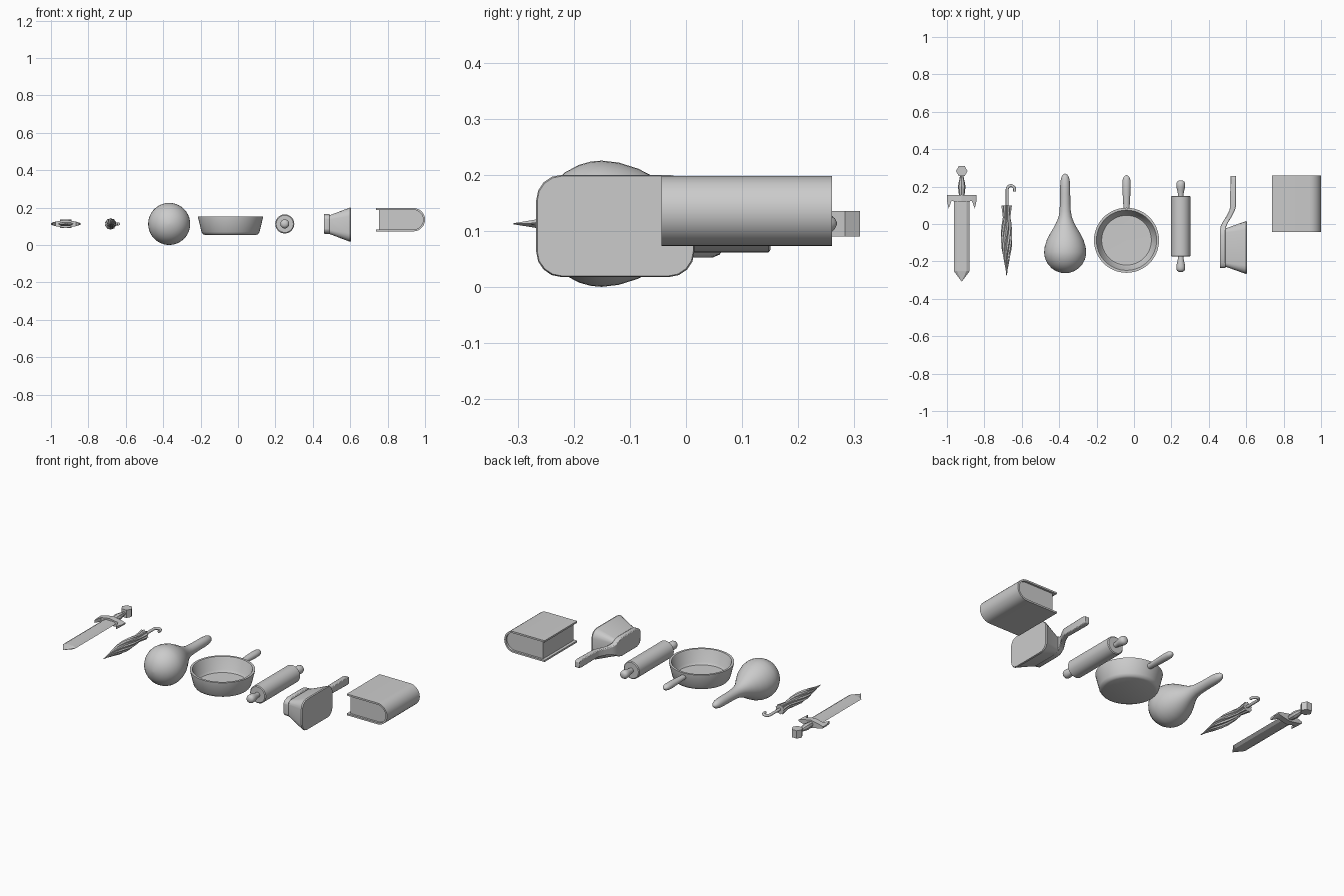
import bpy, bmesh
from math import sin, cos, pi, radians, copysign

if "Cube" in bpy.data.objects:
    bpy.data.objects.remove(bpy.data.objects["Cube"])

CZ = 0.113  # shared height of the row


def loft(name, rings, angle=35):
    """Skin a list of equal-length point rings and cap both ends."""
    bm = bmesh.new()
    vs = [[bm.verts.new(p) for p in ring] for ring in rings]
    n = len(rings[0])
    for a, b in zip(vs, vs[1:]):
        for i in range(n):
            j = (i + 1) % n
            bm.faces.new((a[i], a[j], b[j], b[i]))
    bm.faces.new(vs[0][::-1])
    bm.faces.new(vs[-1])
    bmesh.ops.recalc_face_normals(bm, faces=bm.faces)
    me = bpy.data.meshes.new(name)
    bm.to_mesh(me)
    bm.free()
    if angle:
        me.shade_smooth()
        me.set_sharp_from_angle(angle=radians(angle))
    ob = bpy.data.objects.new(name, me)
    bpy.context.collection.objects.link(ob)
    return ob


def lathe_y(name, x, profile, n=32, z=CZ, flat=1.0, angle=35):
    """Profile of (y, radius) turned around an axis along y."""
    return loft(name, [[(x + r * cos(2 * pi * i / n), y, z + flat * r * sin(2 * pi * i / n))
                        for i in range(n)] for y, r in profile], angle)


def rounded_rect(w, h, r, steps=5):
    pts = []
    for k, (sx, sy) in enumerate([(1, 1), (-1, 1), (-1, -1), (1, -1)]):
        for s in range(steps):
            a = pi / 2 * (k + s / (steps - 1))
            pts.append((sx * (w - r) + r * cos(a), sy * (h - r) + r * sin(a)))
    return pts


def bevel(ob, width, segments=2):
    m = ob.modifiers.new("bevel", 'BEVEL')
    m.width, m.segments, m.limit_method = width, segments, 'ANGLE'


# Sword: blade, guard, grip, hexagonal pommel
SX = -0.921
section = [(-.042, 0), (-.025, .01), (.025, .01), (.042, 0), (.025, -.01), (-.025, -.01)]
loft("sword_blade", [[(SX + u * k, y, CZ + v * t) for u, v in section]
                     for y, k, t in [(.13, 1, 1), (-.252, 1, 1), (-.307, .02, .1)]], 0)
half = [(-.079, .125, .004), (-.070, .082, .008), (-.055, .122, .012)]
guard = half + [(0, .120, .022)] + [(-x, y, t) for x, y, t in reversed(half)]
loft("sword_guard", [[(SX + x, y, CZ - t), (SX + x, .156, CZ - t),
                      (SX + x, .156, CZ + t), (SX + x, y, CZ + t)] for x, y, t in guard], 0)
lathe_y("sword_grip", SX, [(.15, .014), (.17, .017), (.20, .020), (.225, .016),
                           (.245, .011), (.265, .010)], 8, angle=0)
loft("sword_pommel", [[(SX + .031 * cos(i * pi / 3), .283 + .031 * sin(i * pi / 3), z)
                       for i in range(6)] for z in (CZ - .023, CZ + .023)], 0)

# Folded umbrella: twisted pleated canopy with frill
UX = -0.681
canopy = [(.100, .030), (.065, .025), (.035, .021), (.01, .025), (-.03, .029), (-.08, .031),
          (-.13, .027), (-.175, .019), (-.215, .011), (-.245, .005), (-.275, .002)]
rings = []
for y, r in canopy:
    twist = max(0, .035 - y) * 6
    rings.append([(UX + r * (1 if i % 2 else .78) * cos(i * pi / 10 + twist), y,
                   CZ + r * (1 if i % 2 else .78) * sin(i * pi / 10 + twist)) for i in range(20)])
loft("umbrella_canopy", rings, 25)
# Umbrella shaft and hook
path = [(UX + .003, .05), (UX + .003, .185)]
path += [(UX + .023 - .020 * cos(a * pi / 8), .185 + .020 * sin(a * pi / 8)) for a in range(1, 9)]
path += [(UX + .043, .174)]
cu = bpy.data.curves.new("umbrella_handle", 'CURVE')
cu.dimensions, cu.bevel_depth, cu.bevel_resolution, cu.use_fill_caps = '3D', .008, 3, True
sp = cu.splines.new('POLY')
sp.points.add(len(path) - 1)
for p, (x, y) in zip(sp.points, path):
    p.co = (x, y, CZ, 1)
bpy.context.collection.objects.link(bpy.data.objects.new("umbrella_handle", cu))

# Round club
ball = [(-.15 - .113 * cos(a), .1125 * sin(a)) for a in [.02, .2, .45, .7, .95, 1.2, 1.4, pi / 2]]
lathe_y("club", -0.368, ball + [(-.12, .109), (-.085, .098), (-.05, .080), (-.02, .062), (.01, .046),
        (.04, .035), (.07, .030), (.11, .028), (.16, .027), (.20, .027), (.235, .024),
        (.255, .018), (.265, .010), (.269, .002)], 40, angle=60)

# Frying pan bowl, turned about z
PX, PY = -0.04, -0.087
pan = [(.001, .053), (.135, .053), (.147, .058), (.155, .070), (.174, .148), (.174, .152),
       (.161, .152), (.157, .145), (.143, .083), (.133, .070), (.001, .068)]
loft("pan_bowl", [[(PX + r * cos(i * pi / 24), PY + r * sin(i * pi / 24), z)
                   for i in range(48)] for r, z in pan])
# Pan handle
lathe_y("pan_handle", PX, [(.07, .016), (.10, .017), (.15, .020), (.20, .022), (.235, .021),
                           (.25, .016), (.258, .008), (.261, .001)], 20, .125, .85, 50)

# Rolling pin: barrel and two grips
RX = 0.25
lathe_y("pin_barrel", RX, [(-.175, .046), (-.171, .051), (.147, .051), (.151, .046)], 32)
grip = [(-.01, .014), (.01, .015), (.03, .019), (.05, .024), (.066, .024), (.075, .020), (.081, .010)]
for name, base, s in (("pin_grip_back", .151, 1), ("pin_grip_front", -.175, -1)):
    lathe_y(name, RX, [(base + s * d, r) for d, r in grip], 24, angle=50)

# Hand brush: wooden back with cranked handle
back = [(-.236, .475, .030), (-.228, .475, .043), (-.205, .475, .054), (-.06, .475, .054),
        (-.035, .475, .047), (-.015, .477, .034), (.01, .489, .024), (.04, .508, .020),
        (.075, .525, .020), (.09, .529, .020), (.235, .530, .023), (.257, .530, .018)]
bevel(loft("brush_back", [[(x - .015, y, CZ - w), (x + .015, y, CZ - w),
                           (x + .015, y, CZ + w), (x - .015, y, CZ + w)] for y, x, w in back]), .004)
# Flared bristle block
loft("brush_bristles", [[(x, -.126 + u, .109 + v) for u, v in rounded_rect(w, h, r)]
     for x, w, h, r in [(.488, .103, .050, .022), (.497, .105, .053, .024),
                        (.598, .141, .091, .045), (.605, .139, .089, .044)]])


# Book: U-shaped cover and recessed page block
def u_profile(x0, r, n=14):
    arc = [(.9375 + r * sin(a * pi / n), .1355 + r * cos(a * pi / n)) for a in range(n + 1)]
    return [(x0, .1355 + r)] + arc + [(x0, .1355 - r)]


cover = u_profile(.738, .0625) + u_profile(.738, .0525)[::-1]
loft("book_cover", [[(x, y, z) for x, z in cover] for y in (-.044, .260)])
loft("book_pages", [[(x, y, z) for x, z in u_profile(.755, .053)] for y in (-.032, .248)])
